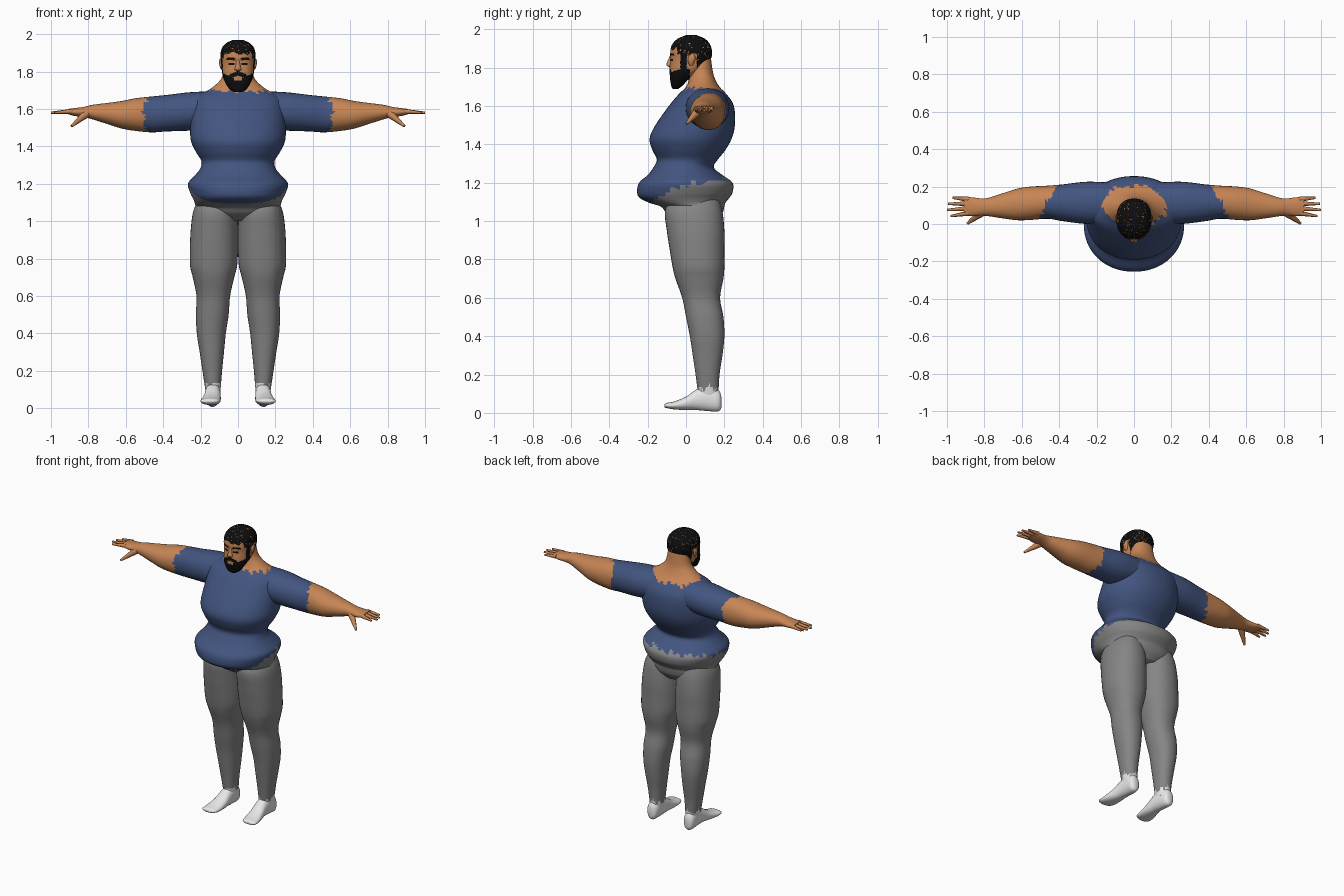
import bpy, bmesh, math, random
from mathutils import Vector

random.seed(4)
cube = bpy.data.objects.get("Cube")
if cube:
    bpy.data.objects.remove(cube)


def material(name, r, g, b):
    m = bpy.data.materials.new(name)
    m.use_nodes = True
    m.diffuse_color = (r, g, b, 1)
    bsdf = m.node_tree.nodes["Principled BSDF"]
    bsdf.inputs["Base Color"].default_value = (r, g, b, 1)
    bsdf.inputs["Roughness"].default_value = 0.9
    return m


SKIN = material("skin", 0.57, 0.235, 0.09)
SHIRT = material("blue_shirt", 0.055, 0.09, 0.215)
PANTS = material("grey_trousers", 0.235, 0.235, 0.24)
SOCK = material("white_socks", 0.8, 0.8, 0.8)
HAIR = material("black_hair", 0.004, 0.004, 0.004)


def finish(bm, name, mats, rule=None, mirror=False, angle=60):
    """Turn a bmesh into a shaded object, coloured by a rule on face centres."""
    bmesh.ops.triangulate(bm, faces=bm.faces[:])
    bmesh.ops.recalc_face_normals(bm, faces=bm.faces[:])
    if rule:
        for f in bm.faces:
            f.material_index = rule(f.calc_center_median())
    mesh = bpy.data.meshes.new(name)
    bm.to_mesh(mesh)
    bm.free()
    ob = bpy.data.objects.new(name, mesh)
    bpy.context.collection.objects.link(ob)
    for m in mats:
        mesh.materials.append(m)
    if mirror:
        ob.modifiers.new("Mirror", "MIRROR").use_clip = False
    bpy.ops.object.select_all(action="DESELECT")
    bpy.context.view_layer.objects.active = ob
    ob.select_set(True)
    bpy.ops.object.shade_smooth_by_angle(angle=math.radians(angle))
    return ob


def spline(rows, steps):
    """Catmull-Rom through rows of numbers."""
    out = []
    for i in range(len(rows) - 1):
        p, q, r, s = (rows[max(0, min(len(rows) - 1, i + k))] for k in (-1, 0, 1, 2))
        for j in range(steps):
            t = j / steps
            out.append([b + t / 2 * (c - a + t * (2 * a - 5 * b + 4 * c - d + t * (3 * (b - c) + d - a)))
                        for a, b, c, d in zip(p, q, r, s)])
    return out + [list(rows[-1])]


def loft(axis, rows, sides=32, steps=4, power=2.2):
    """Skin rounded rings; each row is position, low/high and low/high of the other axes."""
    bm = bmesh.new()
    rings = []
    for t, alo, ahi, blo, bhi in spline(rows, steps):
        ring = []
        for i in range(sides):
            u = 2 * math.pi * i / sides
            c, s = (math.copysign(abs(v) ** (2 / power), v) for v in (math.cos(u), math.sin(u)))
            co = [(alo + ahi + (ahi - alo) * c) / 2, (blo + bhi + (bhi - blo) * s) / 2]
            co.insert(axis, t)
            ring.append(bm.verts.new(co))
        rings.append(ring)
    for lower, upper in zip(rings, rings[1:]):
        for i in range(sides):
            j = (i + 1) % sides
            bm.faces.new((lower[i], lower[j], upper[j], upper[i]))
    bm.faces.new(rings[0])
    bm.faces.new(rings[-1])
    return bm


def centred(rows):
    return [(z, -w, w, front, back) for z, w, front, back in rows]


def jag(a, size):
    return size * math.sin(a * 110) + size * 0.6 * math.sin(a * 47)


# Torso with hips, belly, shoulders and neck
torso = centred([
    (1.0, .1, -.04, .16), (1.04, .2, -.1, .19), (1.075, .225, -.13, .2),
    (1.095, .23, -.19, .205), (1.12, .24, -.24, .225), (1.15, .255, -.255, .243),
    (1.2, .268, -.245, .243), (1.24, .235, -.2, .19), (1.28, .203, -.17, .145),
    (1.32, .195, -.152, .165), (1.37, .225, -.175, .205), (1.43, .252, -.19, .238),
    (1.5, .255, -.16, .255), (1.6, .25, -.09, .25), (1.66, .235, -.04, .213),
    (1.7, .16, 0, .175), (1.74, .108, .015, .152), (1.78, .082, .02, .14), (1.85, .07, .02, .13)])


def torso_rule(c):
    if c.z > 1.695 - .2 * max(0, c.y - .08) + jag(c.x + c.y, .008):
        return 2
    rise = min(1, max(0, (c.y + .2) / .15))
    hem = 1.088 + .092 * rise + .13 * max(0, c.y + .05)
    return 1 if c.z > hem + jag(c.x + c.y, .011) * rise else 0


finish(loft(2, torso, 64, 4, 2.15), "torso", [PANTS, SHIRT, SKIN], torso_rule)

# Legs in trousers with socks showing below
leg = [(.08, .095, .172, .065, .168), (.2, .085, .19, .05, .175), (.3, .075, .205, .035, .19),
       (.4, .065, .22, .02, .2), (.5, .05, .225, 0, .195), (.6, .042, .222, -.02, .178),
       (.7, .02, .242, -.055, .195), (.76, .005, .256, -.07, .2), (.85, 0, .257, -.085, .2),
       (.95, 0, .253, -.1, .2), (1.05, .005, .24, -.11, .19), (1.12, .03, .21, -.08, .17)]
finish(loft(2, leg, 40, 6), "legs", [PANTS, SOCK],
       lambda c: int(c.z < .125 + jag(c.x + c.y, .012)), True)

# Feet
foot = [(.185, .125, .15, .03, .08), (.17, .103, .172, .008, .12), (.11, .095, .175, .01, .145),
        (.05, .093, .178, .015, .12), (0, .092, .188, .015, .085), (-.06, .095, .2, .018, .06),
        (-.1, .105, .2, .025, .052), (-.112, .13, .18, .03, .045)]
finish(loft(1, foot, 24, 3), "feet", [SOCK], None, True)

# Arms with short sleeves
arm = [(.1, .0, .22, 1.5, 1.695), (.25, .0, .226, 1.485, 1.69), (.38, .015, .212, 1.48, 1.675),
       (.46, .028, .205, 1.475, 1.667), (.55, .022, .2, 1.483, 1.657), (.62, .02, .19, 1.495, 1.643),
       (.7, .03, .165, 1.52, 1.632), (.78, .042, .14, 1.545, 1.622), (.82, .045, .137, 1.555, 1.612),
       (.87, .042, .143, 1.562, 1.605), (.91, .05, .143, 1.572, 1.6)]


def sleeve_rule(c):
    return int(c.x < .462 + .5 * (.12 - c.y) + jag(c.y + c.z, .008))


finish(loft(0, arm, 32, 6, 2.1), "arms", [SKIN, SHIRT], sleeve_rule, True)


# Fingers and thumbs
def digit(name, start, end, r0, r1):
    a, b = Vector(start), Vector(end)
    bm = bmesh.new()
    bmesh.ops.create_cone(bm, cap_ends=True, segments=8, radius1=r0, radius2=r1, depth=(b - a).length)
    turn = (b - a).to_track_quat("Z", "Y").to_matrix().to_4x4()
    turn.translation = (a + b) / 2
    bmesh.ops.transform(bm, matrix=turn, verts=bm.verts[:])
    finish(bm, name, [SKIN], None, True)


for name, y, tip, reach in (("index", .058, .042, .98), ("middle", .083, .075, 1.0),
                            ("ring", .108, .108, .995), ("little", .132, .14, .97)):
    digit(name + "_fingers", (.885, y, 1.587), (reach, tip, 1.58), .014, .006)
digit("thumbs", (.81, .065, 1.575), (.89, .003, 1.508), .024, .007)

# Head with hair, beard, brows and eyes coloured by region
head = centred([
    (1.69, .02, -.07, -.04), (1.705, .045, -.077, -.02), (1.74, .068, -.083, .015),
    (1.77, .08, -.085, .06), (1.8, .086, -.085, .1), (1.84, .09, -.081, .128),
    (1.88, .094, -.082, .136), (1.92, .088, -.073, .126), (1.95, .066, -.045, .1), (1.97, .025, 0, .055)])


def head_rule(c):
    x = abs(c.x)
    front = c.y < -.03
    # hairline drops in steps from the forehead to the nape
    line = 1.895 if c.y < -.045 else 1.87 if c.y < .055 else 1.795
    if c.z > line + jag(c.x + c.y, .005):
        return int(random.random() > .04)
    beard = c.z < 1.768 + .45 * max(0, x - .03) and c.y < .02
    lips = x < .022 and 1.752 < c.z < 1.768
    sideburn = -.03 < c.y < .005 and c.z < 1.89
    moustache = x < .045 and 1.778 < c.z + .35 * x < 1.803
    brow = .015 < x < .062 and 1.858 < c.z - .1 * x < 1.87
    eye = .02 < x < .05 and 1.835 < c.z < 1.846
    return int(beard and not lips or sideburn or front and (moustache or brow or eye))


finish(loft(2, head, 80, 7, 2.3), "head", [SKIN, HAIR], head_rule)

# Nose
nose = centred([(1.803, .012, -.088, -.06), (1.812, .02, -.102, -.06), (1.825, .014, -.1, -.06),
                (1.865, .008, -.083, -.06)])
finish(loft(2, nose, 12, 2), "nose", [SKIN])

# Ears
ear = [(1.81, .08, .09, .02, .035), (1.825, .08, .097, .012, .042), (1.85, .08, .102, .01, .05),
       (1.868, .08, .097, .02, .045)]
finish(loft(2, ear, 12, 2), "ears", [SKIN], None, True)
